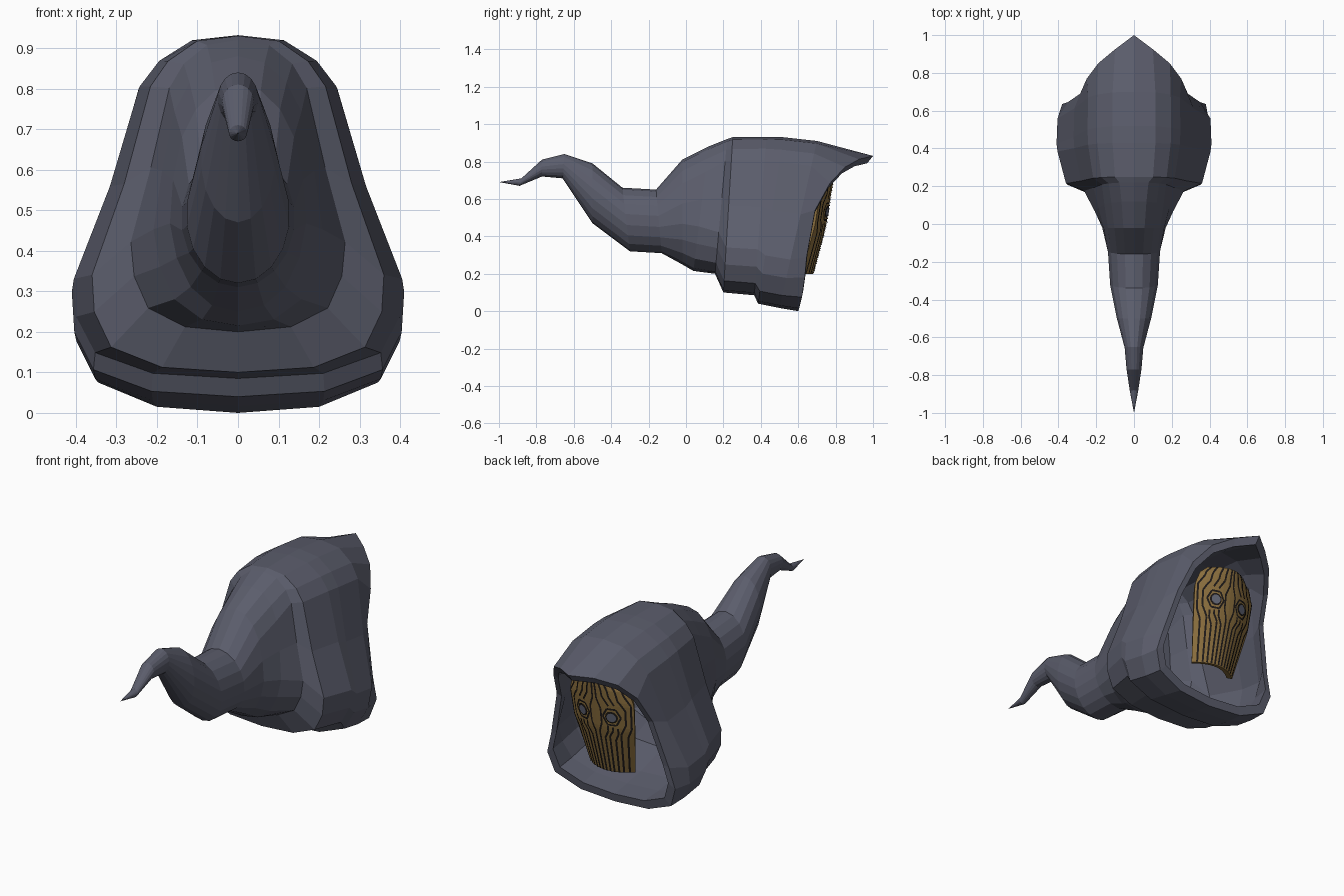
import bpy, bmesh, math
from mathutils import Vector

if "Cube" in bpy.data.objects:
    bpy.data.objects.remove(bpy.data.objects["Cube"])


def material(name, rgb):
    m = bpy.data.materials.new(name)
    m.diffuse_color = (*rgb, 1)
    m.use_nodes = True
    m.node_tree.nodes["Principled BSDF"].inputs["Base Color"].default_value = m.diffuse_color
    return m


SLATE = material("slate cloth", (0.105, 0.11, 0.15))
WOOD = material("golden wood", (0.27, 0.165, 0.05))
DARK = material("dark groove", (0.014, 0.011, 0.01))
EYE = material("grey eye", (0.13, 0.14, 0.19))


def finish(bm, name, mat, recalc=True):
    if recalc:
        bmesh.ops.recalc_face_normals(bm, faces=bm.faces)
    me = bpy.data.meshes.new(name)
    bm.to_mesh(me)
    bm.free()
    me.materials.append(mat)
    ob = bpy.data.objects.new(name, me)
    bpy.context.collection.objects.link(ob)
    return ob


# Half cross-sections from top to bottom: (width fraction, height fraction)
HOOD = [(0, 1), (.28, .985), (.48, .925), (.6, .85), (.78, .56),
        (1, .29), (.985, .18), (.87, .075), (.52, .015), (0, 0)]
OVAL = [(math.sin(math.pi * i / 9), .5 + .5 * math.cos(math.pi * i / 9)) for i in range(10)]

# Front opening edge (half)
RIM = [(0, 1, .83), (.10, .925, .812), (.19, .85, .77), (.25, .77, .685), (.285, .69, .54),
       (.35, .645, .29), (.38, .635, .18), (.345, .62, .075), (.2, .605, .015), (0, .6, 0)]

# top y, top z, bottom y, bottom z, half width, hood-shape amount
RINGS = [(.70, .91, .50, .017, .405, 1), (.52, .93, .385, .04, .41, 1),
         (.43, .932, .365, .085, .405, 1), (.25, .93, .20, .10, .36, 1),
         (.22, .92, .155, .20, .265, .85), (.12, .88, .04, .215, .21, .45),
         (-.02, .81, -.02, .25, .17, .2),
         (-.16, .65, -.13, .31, .14, 0), (-.34, .66, -.30, .32, .128, 0),
         (-.50, .79, -.50, .47, .092, 0), (-.65, .84, -.66, .71, .05, 0),
         (-.77, .81, -.77, .72, .04, 0), (-.88, .71, -.89, .67, .022, 0)]


def half_ring(yt, zt, yb, zb, w, k):
    pts = []
    for (hw, ht), (ow, ot) in zip(HOOD, OVAL):
        x, t = ow + (hw - ow) * k, ot + (ht - ot) * k
        pts.append((x * w, yb + (yt - yb) * t, zb + (zt - zb) * t))
    return pts


def shrink(pts, s, cy=None):
    out = []
    for x, y, z in pts:
        out.append((x * s, y if cy is None else cy + (y - cy) * s, .44 + (z - .44) * s))
    return out


# Hood with tail: inner lining -> rim -> outer shell -> tail tip
halves = [shrink(half_ring(*RINGS[i]), .90) for i in (5, 4, 3, 1, 0)]
halves.append(shrink(RIM, .90, .69))
halves.append(RIM)
halves += [half_ring(*r) for r in RINGS]

bm = bmesh.new()
loops = []
for h in halves:
    full = h + [(-x, y, z) for x, y, z in h[-2:0:-1]]
    loops.append([bm.verts.new(p) for p in full])
n = len(loops[0])
for a, b in zip(loops, loops[1:]):
    for i in range(n):
        j = (i + 1) % n
        bm.faces.new((a[i], a[j], b[j], b[i]))
tip = bm.verts.new((0, -1, .69))
back = bm.verts.new((0, .07, .5))
for i in range(n):
    j = (i + 1) % n
    bm.faces.new((loops[-1][i], loops[-1][j], tip))
    bm.faces.new((loops[0][j], loops[0][i], back))
finish(bm, "hood_with_tail", SLATE)


# Mask surface: u across (-1..1), v up (0..1)
def lerp_table(table, v):
    for (a, p), (b, q) in zip(table, table[1:]):
        if v <= b:
            return p + (q - p) * (v - a) / (b - a)
    return table[-1][1]


def mask_point(u, v):
    w = lerp_table([(0, .135), (.5, .18), (.78, .19), (.92, .165), (1, .12)], v)
    yc = lerp_table([(0, .68), (.5, .75), (1, .79)], v)
    return Vector((u * w, yc - .06 * u * u, .2 + .52 * v))


def mask_normal(u, v):
    e = .01
    du = mask_point(u + e, v) - mask_point(u - e, v)
    dv = mask_point(u, v + e) - mask_point(u, v - e)
    return dv.cross(du).normalized()


bm = bmesh.new()
NU, NV = 16, 25
grid = [[bm.verts.new(mask_point(-1 + 2 * i / NU, j / NV)) for i in range(NU + 1)]
        for j in range(NV + 1)]
for j in range(NV):
    for i in range(NU):
        bm.faces.new((grid[j][i + 1], grid[j][i], grid[j + 1][i], grid[j + 1][i + 1]))
mask = finish(bm, "mask", WOOD, recalc=False)
sol = mask.modifiers.new("thickness", 'SOLIDIFY')
sol.thickness = .03
sol.offset = -1


# Carved grooves as thin ribbons that follow the mask
EU, EV = .45, .64


def hexagon(ru, rv):
    return [(EU + ru * math.cos(math.pi * i / 3), EV + rv * math.sin(math.pi * i / 3))
            for i in range(7)]


PATHS = [[(.07, .005), (.07, .46), (.16, .56), (.16, .72), (.06, .82), (.06, .99)],
         [(.22, .005), (.22, .40), (.33, .48), (.33, .54)],
         [(.36, .005), (.36, .42), (.47, .49), (.47, .53)],
         [(.52, .005), (.52, .38), (.60, .45), (.60, .52)],
         [(.67, .005), (.67, .45), (.80, .56), (.80, .72), (.65, .82), (.65, .99)],
         [(.84, .005), (.84, .42), (.93, .52), (.93, .78), (.84, .88), (.84, .99)],
         [(.24, .99), (.24, .86), (.38, .76)], [(.43, .99), (.43, .86), (.53, .77)],
         hexagon(.24, .1)]


def ribbon(bm, path, width, sign):
    for (u0, v0), (u1, v1) in zip(path, path[1:]):
        steps, prev = 6, None
        d = mask_point(sign * u1, v1) - mask_point(sign * u0, v0)
        for s in range(steps + 1):
            t = s / steps
            u, v = sign * (u0 + (u1 - u0) * t), v0 + (v1 - v0) * t
            nor = mask_normal(u, v)
            side = d.cross(nor).normalized() * width / 2
            c = mask_point(u, v) + nor * .004
            cur = (bm.verts.new(c - side), bm.verts.new(c + side))
            if prev:
                f = bm.faces.new((prev[0], prev[1], cur[1], cur[0]))
                f.normal_update()
                if f.normal.y < 0:
                    f.normal_flip()
            prev = cur


bm = bmesh.new()
for sign in (1, -1):
    for p in PATHS:
        ribbon(bm, p, .010, sign)
finish(bm, "mask_grooves", DARK, recalc=False)


# Round eye plates
def disc(name, ru, rv, lift, mat):
    bm = bmesh.new()
    for sign in (1, -1):
        vs = []
        for i in range(12):
            a = math.tau * i / 12
            u, v = sign * (EU + ru * math.cos(a)), EV + rv * math.sin(a)
            vs.append(bm.verts.new(mask_point(u, v) + mask_normal(u, v) * lift))
        f = bm.faces.new(vs)
        f.normal_update()
        if f.normal.y < 0:
            f.normal_flip()
    finish(bm, name, mat, recalc=False)


disc("eye_rims", .17, .064, .006, DARK)
disc("eyes", .125, .047, .009, EYE)
